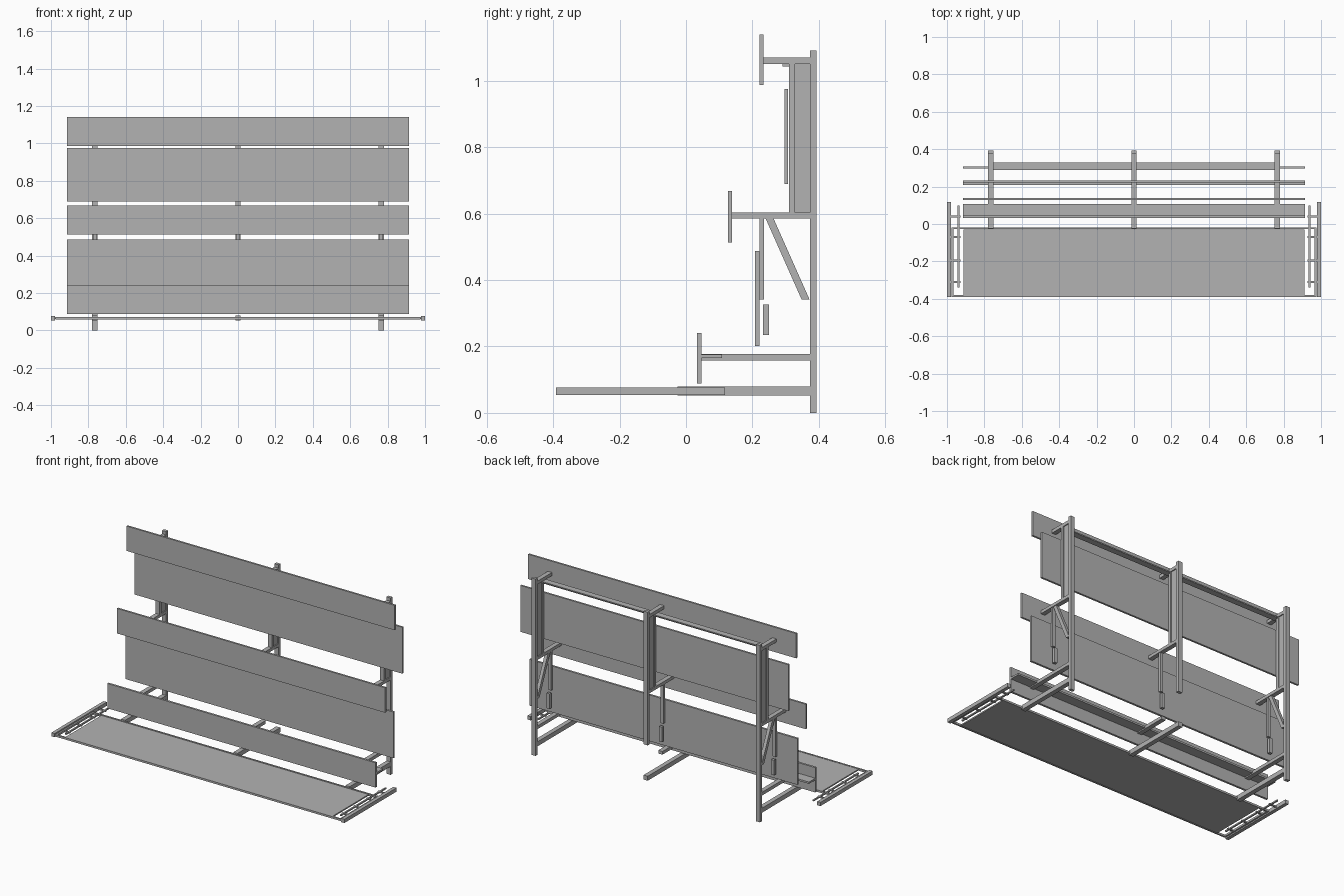
import bpy
from mathutils import Vector

cube = bpy.data.objects.get("Cube")
if cube:
    bpy.data.objects.remove(cube, do_unlink=True)

grey = bpy.data.materials.new("plain_grey")
grey.use_nodes = True
COLOUR = (0.45, 0.45, 0.45, 1)
grey.diffuse_color = COLOUR
grey.node_tree.nodes["Principled BSDF"].inputs["Base Color"].default_value = COLOUR


def prism(name, profile, x0, x1):
    """Extrude a convex (y, z) profile along x."""
    n = len(profile)
    verts = [(x, y, z) for x in (x0, x1) for y, z in profile]
    faces = [tuple(range(n))[::-1], tuple(range(n, 2 * n))]
    faces += [(i, (i + 1) % n, (i + 1) % n + n, i + n) for i in range(n)]
    mesh = bpy.data.meshes.new(name)
    mesh.from_pydata([Vector(v) for v in verts], [], faces)
    mesh.materials.append(grey)
    obj = bpy.data.objects.new(name, mesh)
    bpy.context.collection.objects.link(obj)
    return obj


def box(name, x, y, z):
    return prism(name, [(y[0], z[0]), (y[1], z[0]), (y[1], z[1]), (y[0], z[1])], *x)


def across(centre, width):
    return (centre - width / 2, centre + width / 2)


# Long display boards
BOARD = (-0.915, 0.915)
box("top_board", BOARD, (0.221, 0.233), (0.987, 1.14))
box("upper_board", BOARD, (0.296, 0.308), (0.69, 0.976))
box("middle_board", BOARD, (0.127, 0.139), (0.514, 0.668))
box("lower_board", BOARD, (0.208, 0.221), (0.202, 0.487))
box("bottom_board", BOARD, (0.033, 0.046), (0.088, 0.241))
box("bottom_shelf", BOARD, (0.046, 0.108), (0.165, 0.176))
box("top_rail", (-0.766, 0.766), (0.29, 0.328), (1.044, 1.051))

# Three support frames; the middle one has a shorter post and arm
for side, cx in (("right", -0.766), ("middle", 0), ("left", 0.766)):
    outer = side != "middle"
    wide = across(cx, 0.028)
    box(side + "_post", wide, (0.374, 0.393), (0 if outer else 0.27, 1.091))
    box(side + "_front_strut", wide, (0.31, 0.328), (0.604, 1.051))
    box(side + "_strut_web", across(cx, 0.016), (0.328, 0.374), (0.604, 1.051))
    box(side + "_top_arm", wide, (0.233, 0.374), (1.051, 1.071))
    box(side + "_middle_arm", wide, (0.139, 0.374), (0.585, 0.604))
    box(side + "_lower_arm", wide, (0.046, 0.374 if outer else 0.25), (0.158, 0.178))
    box(side + "_base_arm", wide, (-0.025, 0.393), (0.052, 0.08))
    box(side + "_hanger", across(cx, 0.02), (0.221, 0.235), (0.342, 0.585))
    box(side + "_hanger_block", across(cx, 0.02), (0.232, 0.25), (0.234, 0.327))
    if outer:
        brace = [(0.348, 0.342), (0.372, 0.342), (0.264, 0.585), (0.24, 0.585)]
        prism(side + "_brace", brace, *across(cx, 0.02))

# Floor tray and its thin frame
box("tray", (-0.912, 0.912), (-0.38, -0.03), (0.061, 0.069))
for name, y in (("front", -0.385), ("back", -0.023)):
    box("tray_frame_" + name, (-0.975, 0.975), across(y, 0.01), (0.059, 0.071))

# Tray ends: frame side, end rail and slim rod with cross pins
for side, s in (("right", -1), ("left", 1)):
    box(side + "_tray_frame", across(s * 0.97, 0.01), (-0.39, -0.018), (0.059, 0.071))
    box(side + "_end_rail", across(s * 0.989, 0.022), (-0.391, 0.118), (0.054, 0.077))
    box(side + "_rod", across(s * 0.938, 0.009), (-0.34, 0.1), (0.061, 0.069))
    for i, y in enumerate((-0.31, -0.195, -0.07, 0.04)):
        box(f"{side}_pin_{i + 1}", across(s * 0.955, 0.054), across(y, 0.01), (0.061, 0.069))
